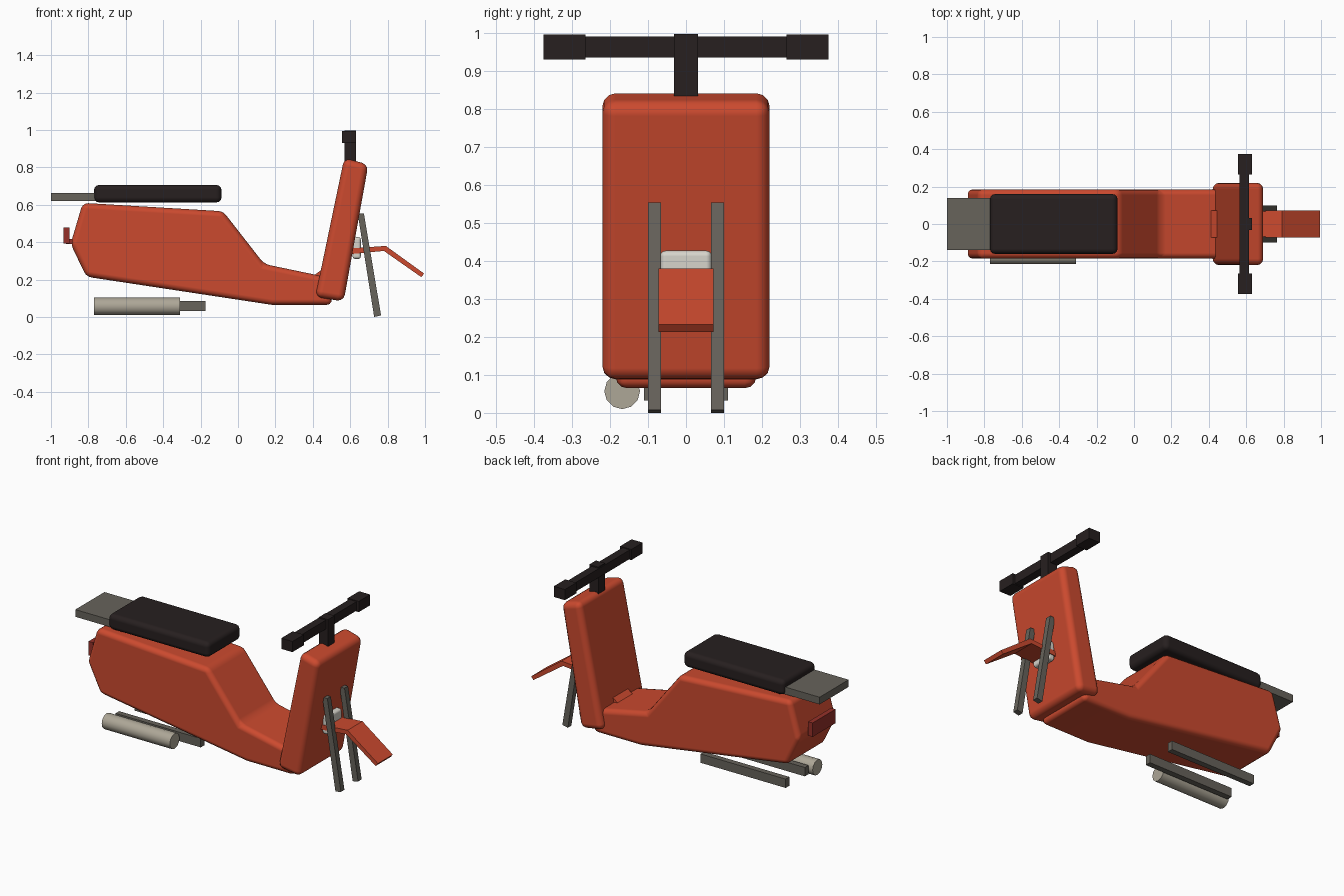
import bpy, bmesh, math

cube = bpy.data.objects.get("Cube")
if cube:
    bpy.data.objects.remove(cube, do_unlink=True)


def material(name, color):
    m = bpy.data.materials.new(name)
    m.use_nodes = True
    m.diffuse_color = (*color, 1)
    m.node_tree.nodes["Principled BSDF"].inputs["Base Color"].default_value = (*color, 1)
    return m


red = material("orange red paint", (0.60, 0.068, 0.028))
black = material("black rubber", (0.02, 0.014, 0.014))
grey = material("dark grey metal", (0.135, 0.125, 0.105))
steel = material("warm steel", (0.42, 0.385, 0.31))
lamp = material("pale lamp", (0.68, 0.66, 0.60))
tail_red = material("dark red lens", (0.30, 0.03, 0.022))


def finish(ob, mat, bevel=0, segments=3):
    ob.data.materials.append(mat)
    if bevel:
        mod = ob.modifiers.new("Rounded edges", "BEVEL")
        mod.width = bevel
        mod.segments = segments
        mod.limit_method = "ANGLE"
        mod.angle_limit = math.radians(15)
        mod.harden_normals = True
        for p in ob.data.polygons:
            p.use_smooth = True
    return ob


def extrude(name, outline, y0, y1, mat, bevel=0, segments=3):
    """Side outline in x and z, extruded across y."""
    bm = bmesh.new()
    face = bm.faces.new([bm.verts.new((x, y0, z)) for x, z in outline])
    out = bmesh.ops.extrude_face_region(bm, geom=[face])
    moved = [v for v in out["geom"] if isinstance(v, bmesh.types.BMVert)]
    bmesh.ops.translate(bm, verts=moved, vec=(0, y1 - y0, 0))
    bmesh.ops.recalc_face_normals(bm, faces=bm.faces)
    me = bpy.data.meshes.new(name)
    bm.to_mesh(me)
    bm.free()
    ob = bpy.data.objects.new(name, me)
    bpy.context.collection.objects.link(ob)
    return finish(ob, mat, bevel, segments)


def box(name, x, y, z, mat, bevel=0):
    outline = [(x[0], z[0]), (x[1], z[0]), (x[1], z[1]), (x[0], z[1])]
    return extrude(name, outline, y[0], y[1], mat, bevel)


# Main body and leg shield
body = [(-0.83, 0.61), (-0.08, 0.565), (0.14, 0.283), (0.48, 0.212), (0.505, 0.065),
        (0.18, 0.065), (-0.81, 0.215), (-0.895, 0.39)]
extrude("body", body, -0.185, 0.185, red, 0.03)
shield = [(0.568, 0.85), (0.697, 0.815), (0.565, 0.083), (0.413, 0.107)]
extrude("leg_shield", shield, -0.22, 0.22, red, 0.035)

# Front mudguard: a folded strip of constant thickness
top = [(0.41, 0.225), (0.60, 0.366), (0.79, 0.38), (0.995, 0.232)]
under = [(0.98, 0.213), (0.78, 0.353), (0.61, 0.337), (0.427, 0.203)]
extrude("front_mudguard", top + under, -0.072, 0.072, red)

# Seat and luggage rack
box("seat", (-0.77, -0.088), (-0.16, 0.16), (0.612, 0.706), black, 0.028)
box("luggage_rack", (-1.0, -0.6), (-0.14, 0.14), (0.62, 0.664), grey)

# Tail light on its bracket
box("tail_light", (-0.932, -0.902), (-0.11, 0.11), (0.392, 0.477), tail_red)
box("tail_light_bracket", (-0.92, -0.86), (-0.085, 0.085), (0.39, 0.418), tail_red)

# Handlebar
box("steering_stem", (0.57, 0.63), (-0.032, 0.032), (0.80, 0.997), black)
box("handlebar", (0.565, 0.615), (-0.30, 0.30), (0.935, 0.99), black)

# Paired parts
for side, s in (("left", 1), ("right", -1)):
    box(side + "_grip", (0.555, 0.63), sorted((0.265 * s, 0.375 * s)), (0.93, 0.995), black)
    fork = [(0.64, 0.553), (0.673, 0.553), (0.765, 0.008), (0.728, 0.0)]
    extrude(side + "_fork", fork, *sorted((0.066 * s, 0.1 * s)), grey)
    box(side + "_rear_arm", (-0.75, -0.175), sorted((0.075 * s, 0.11 * s)), (0.032, 0.086), grey)

# Headlight between the fork legs
box("headlight", (0.612, 0.657), (-0.068, 0.068), (0.31, 0.427), lamp, 0.015)

# Exhaust
bpy.ops.mesh.primitive_cylinder_add(vertices=12, radius=0.047, depth=0.46,
                                    location=(-0.54, -0.168, 0.057),
                                    rotation=(0, math.pi / 2, 0))
exhaust = bpy.context.object
exhaust.name = "exhaust"
finish(exhaust, steel)
bpy.ops.object.shade_smooth_by_angle(angle=math.radians(40))
